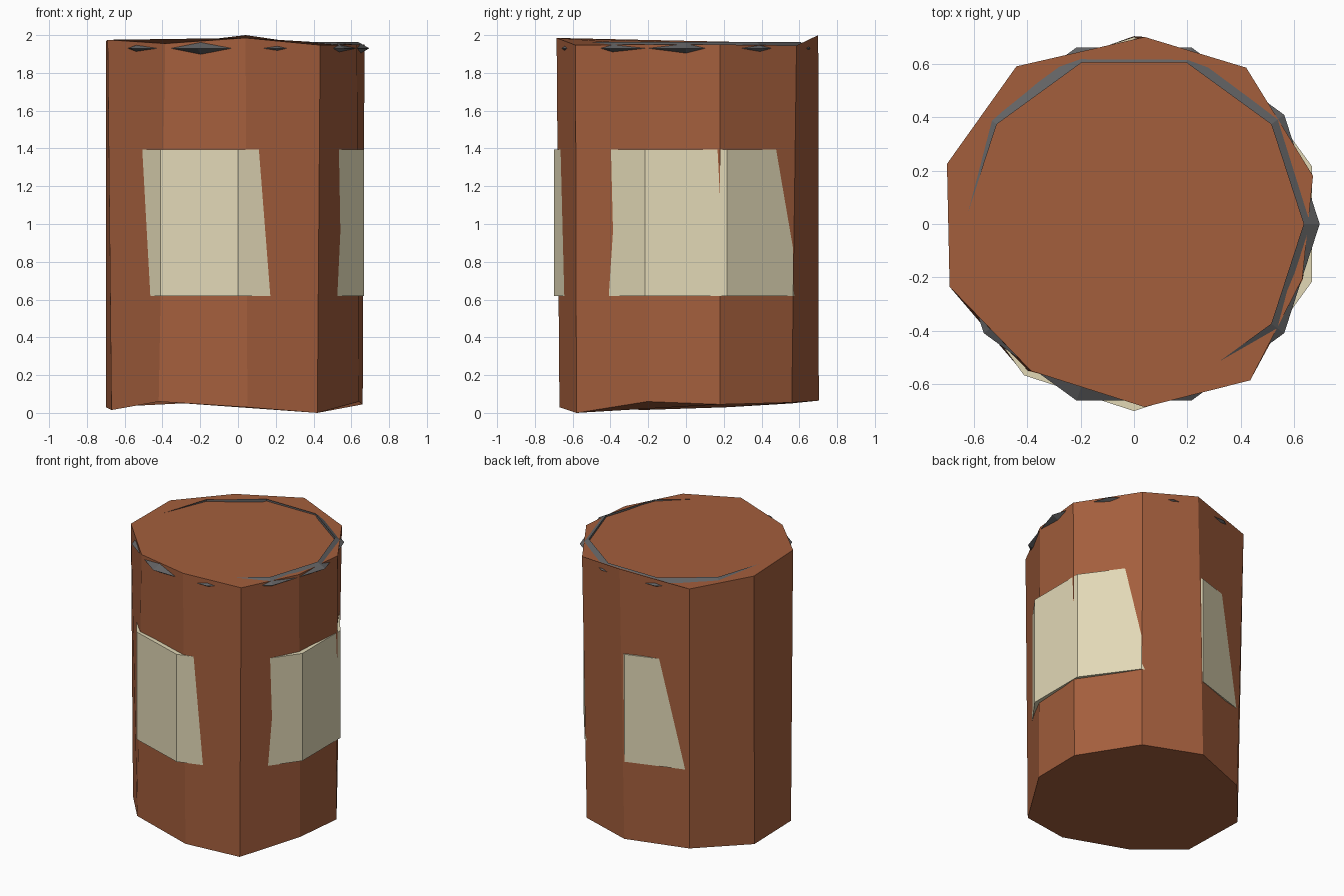
import bpy, bmesh, math

if "Cube" in bpy.data.objects:
    bpy.data.objects.remove(bpy.data.objects["Cube"])


def material(name, rgb):
    m = bpy.data.materials.new(name)
    m.diffuse_color = (*rgb, 1)
    m.use_nodes = True
    m.node_tree.nodes["Principled BSDF"].inputs["Base Color"].default_value = m.diffuse_color
    return m


def make_object(name, bm, mat):
    bmesh.ops.recalc_face_normals(bm, faces=bm.faces)
    me = bpy.data.meshes.new(name)
    bm.to_mesh(me)
    bm.free()
    me.materials.append(mat)
    ob = bpy.data.objects.new(name, me)
    bpy.context.collection.objects.link(ob)
    return ob


def ring(bm, radius, z, start):
    """Regular ten-sided ring of vertices."""
    angles = [math.radians(start + 36 * i) for i in range(10)]
    return [bm.verts.new((radius * math.cos(a), radius * math.sin(a), z)) for a in angles]


def bridge(bm, low, high):
    n = len(low)
    for i in range(n):
        j = (i + 1) % n
        bm.faces.new((low[j], high[j], high[i], low[i]))


rust = material("rust brown", (0.37, 0.113, 0.046))
cream = material("cream", (0.76, 0.69, 0.47))
grey = material("dark grey", (0.122, 0.122, 0.125))

# Dented can body: uneven ten-sided rings, counter-clockwise from the right
top = [(.67, .18, 1.95), (.42, .585, 1.945), (.04, .70, 2.0), (-.44, .59, 1.942),
       (-.70, .225, 1.965), (-.69, -.235, 1.975), (-.385, -.55, 1.955),
       (.04, -.685, 1.985), (.435, -.585, 1.947), (.63, -.205, 1.95)]
bottom = [(.66, .18, .045), (.40, .56, .055), (0, .703, .065), (-.415, .555, .05),
          (-.70, .22, .03), (-.67, -.24, .015), (-.42, -.55, .06),
          (.05, -.67, .03), (.42, -.58, 0), (.64, -.205, .06)]
bm = bmesh.new()
lo = [bm.verts.new(p) for p in bottom]
hi = [bm.verts.new(p) for p in top]
bridge(bm, lo, hi)
bm.faces.new(hi)
bm.faces.new(lo[::-1])
make_object("can_body", bm, rust)

# Plain label band, partly sunk into the dented body
bm = bmesh.new()
lo, hi = ring(bm, 0.70, 0.62, 18), ring(bm, 0.70, 1.395, 18)
bridge(bm, lo, hi)
bm.faces.new(hi)
bm.faces.new(lo[::-1])
make_object("label_band", bm, cream)

# Metal rim: ten-sided ring with a triangular section
bm = bmesh.new()
section = [ring(bm, 0.655 + 0.04 * math.cos(a), 1.93 + 0.04 * math.sin(a), 0)
           for a in (0, math.tau / 3, 2 * math.tau / 3)]
for k in range(3):
    bridge(bm, section[k], section[(k + 1) % 3])
make_object("top_rim", bm, grey)
